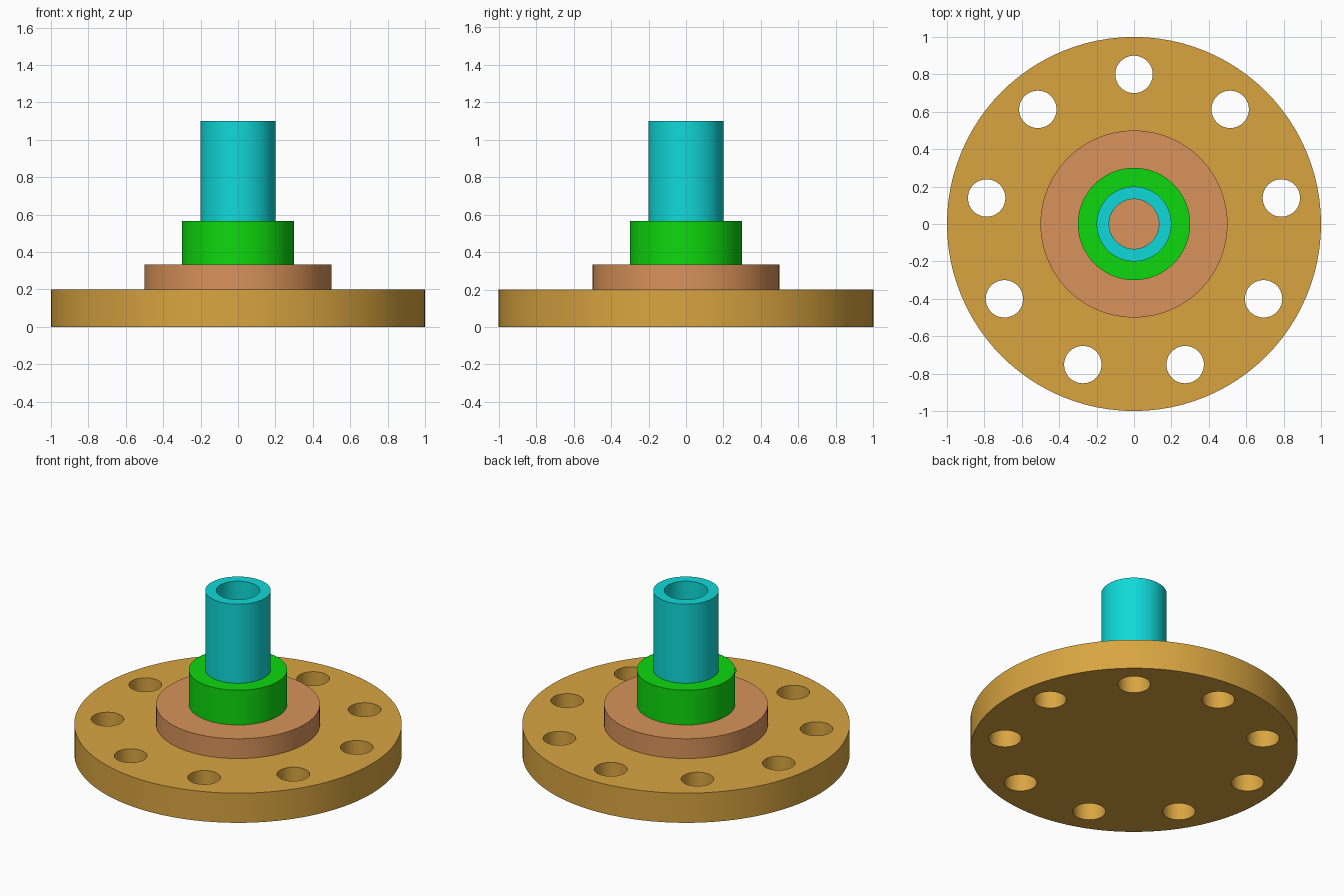
import bpy
import bmesh
import math
from mathutils import Matrix, Vector

SEGMENTS = 96
HOLE_COUNT = 9

cube = bpy.data.objects.get("Cube")
if cube:
    bpy.data.objects.remove(cube, do_unlink=True)


def make_material(name, srgb):
    """Flat material from display colour values, stored as linear."""
    linear = [((c / 255 + 0.055) / 1.055) ** 2.4 if c > 10 else c / 255 / 12.92 for c in srgb]
    mat = bpy.data.materials.new(name)
    mat.use_nodes = True
    mat.diffuse_color = (*linear, 1)
    mat.node_tree.nodes["Principled BSDF"].inputs["Base Color"].default_value = (*linear, 1)
    return mat


def add_object(name, bm, mat=None):
    mesh = bpy.data.meshes.new(name)
    bm.to_mesh(mesh)
    bm.free()
    obj = bpy.data.objects.new(name, mesh)
    bpy.context.collection.objects.link(obj)
    if mat:
        mesh.materials.append(mat)
    return obj


def select(obj):
    bpy.ops.object.select_all(action="DESELECT")
    obj.select_set(True)
    bpy.context.view_layer.objects.active = obj


def smooth(obj):
    select(obj)
    bpy.ops.object.shade_smooth_by_angle(angle=math.radians(30))


def cylinder(bm, radius, bottom, top, x=0, y=0, segments=SEGMENTS):
    bmesh.ops.create_cone(
        bm, cap_ends=True, segments=segments, radius1=radius, radius2=radius,
        depth=top - bottom, matrix=Matrix.Translation((x, y, (bottom + top) / 2)))


def disc(name, radius, bottom, top, mat):
    bm = bmesh.new()
    cylinder(bm, radius, bottom, top)
    return add_object(name, bm, mat)


def ring(name, inner, outer, bottom, top, mat):
    """Spin a closed rectangular section around the z axis."""
    bm = bmesh.new()
    section = [(inner, bottom), (outer, bottom), (outer, top), (inner, top)]
    verts = [bm.verts.new((r, 0, z)) for r, z in section]
    edges = [bm.edges.new((verts[i], verts[(i + 1) % 4])) for i in range(4)]
    bmesh.ops.spin(bm, geom=verts + edges, cent=Vector(), axis=(0, 0, 1),
                   angle=math.tau, steps=SEGMENTS, use_merge=True)
    bmesh.ops.remove_doubles(bm, verts=bm.verts, dist=0.0001)
    bmesh.ops.recalc_face_normals(bm, faces=bm.faces)
    return add_object(name, bm, mat)


gold = make_material("ochre gold", (217, 165, 65))
copper = make_material("copper brown", (217, 147, 91))
green = make_material("bright green", (14, 217, 14))
cyan = make_material("cyan", (16, 217, 217))

# Base flange with a circle of bolt holes
flange = disc("base_flange", 1.0, 0, 0.2, gold)
bm = bmesh.new()
for i in range(HOLE_COUNT):
    angle = math.pi / 2 + i * math.tau / HOLE_COUNT
    cylinder(bm, 0.1, -0.1, 0.3, 0.8 * math.cos(angle), 0.8 * math.sin(angle), 48)
cutter = add_object("bolt_hole_cutter", bm)
cutter.hide_render = True
cut = flange.modifiers.new("bolt_holes", "BOOLEAN")
cut.operation = "DIFFERENCE"
cut.solver = "EXACT"
cut.object = cutter
select(flange)
bpy.ops.object.modifier_apply(modifier=cut.name)
bpy.data.objects.remove(cutter, do_unlink=True)

# Raised face, collar and open tube standing on it
raised_face = disc("raised_face", 0.5, 0.2, 0.333, copper)
collar = ring("collar", 0.2, 0.3, 0.333, 0.567, green)
tube = ring("tube", 0.133, 0.2, 0.333, 1.1, cyan)

for part in (flange, raised_face, collar, tube):
    smooth(part)
